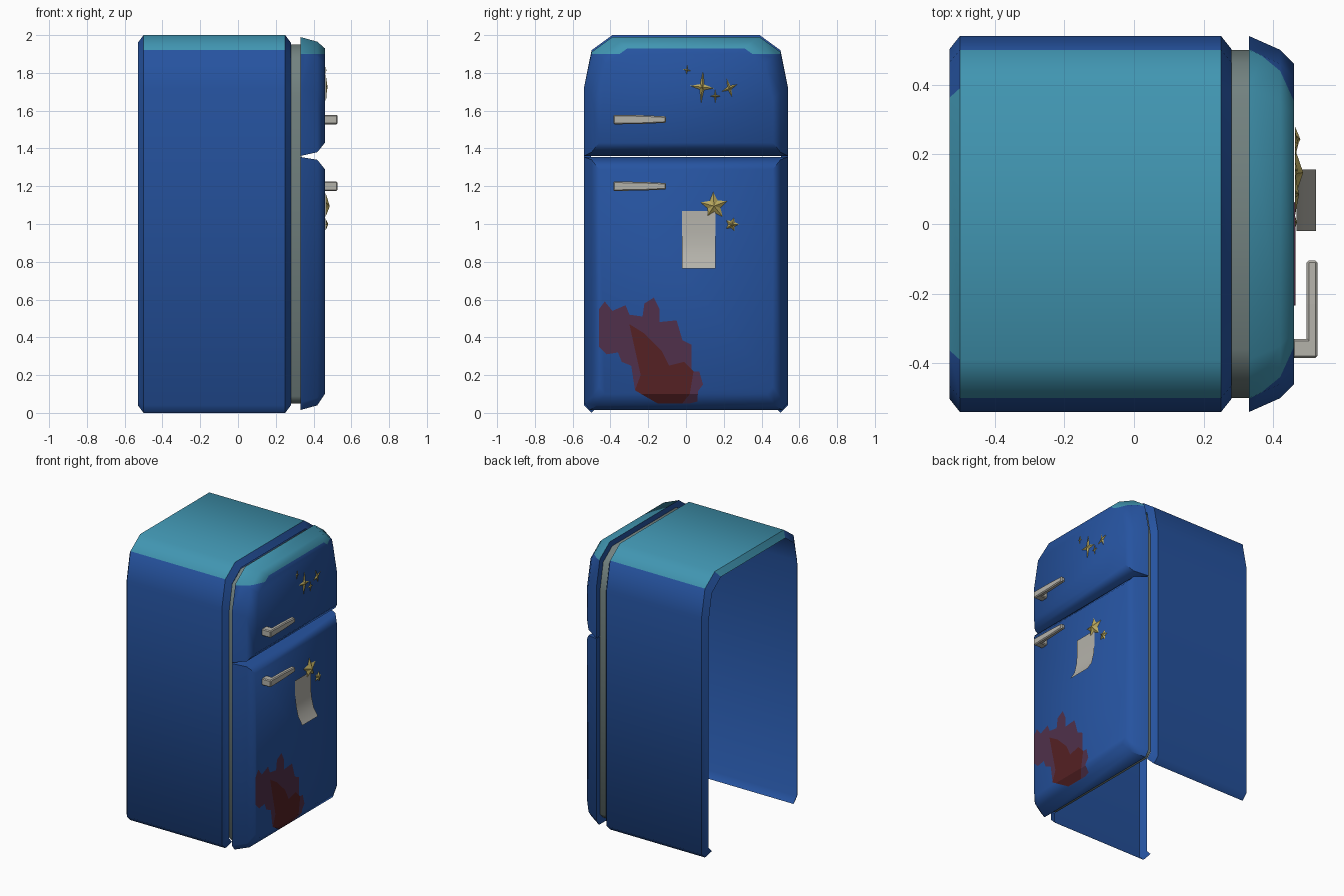
import bpy, bmesh
from math import sin, cos, pi, radians
from mathutils import Vector

if "Cube" in bpy.data.objects:
    bpy.data.objects.remove(bpy.data.objects["Cube"])


def material(name, r, g, b):
    m = bpy.data.materials.new(name)
    m.use_nodes = True
    m.diffuse_color = (r, g, b, 1)
    bsdf = next(n for n in m.node_tree.nodes if n.type == "BSDF_PRINCIPLED")
    bsdf.inputs["Base Color"].default_value = (r, g, b, 1)
    bsdf.inputs["Roughness"].default_value = 0.7
    return m


BLUE = material("enamel blue", 0.019, 0.087, 0.352)
TEAL = material("faded teal", 0.053, 0.305, 0.445)
GREY = material("seal grey", 0.17, 0.223, 0.216)
PALE = material("pale metal", 0.456, 0.445, 0.402)
GOLD = material("gold", 0.485, 0.392, 0.114)
PLUM = material("stain plum", 0.08, 0.03, 0.069)
RUST = material("stain dark red", 0.089, 0.015, 0.017)
FRONT = 0.46


def finish(name, bm, mats, rule=None, smooth=None, recalc=True):
    """Turn a bmesh into an object, painting faces by a rule on their centre."""
    if recalc:
        bmesh.ops.recalc_face_normals(bm, faces=bm.faces)
    if rule:
        for f in bm.faces:
            f.material_index = int(rule(f.calc_center_median()))
    me = bpy.data.meshes.new(name)
    bm.to_mesh(me)
    bm.free()
    for m in mats:
        me.materials.append(m)
    if smooth:
        me.shade_smooth()
        me.set_sharp_from_angle(angle=radians(smooth))
    ob = bpy.data.objects.new(name, me)
    bpy.context.scene.collection.objects.link(ob)
    return ob


def loft(rings, closed=True, caps=False):
    """Skin a list of equally long point rings."""
    bm = bmesh.new()
    vs = [[bm.verts.new(p) for p in ring] for ring in rings]
    n = len(vs[0])
    for a, b in zip(vs, vs[1:]):
        for i in range(n if closed else n - 1):
            j = (i + 1) % n
            bm.faces.new((a[i], a[j], b[j], b[i]))
    if caps:
        bm.faces.new(vs[0])
        bm.faces.new(vs[-1])
    return bm


def mirrored(half):
    """Complete a half outline (y, z) across y = 0."""
    return half + [(-y, z) for y, z in reversed(half)]


def at_x(x, outline):
    return [(x, y, z) for y, z in outline]


# Cabinet shell, open at the back and underneath
section = mirrored([(0.5, 0), (0.54, 0.04), (0.54, 1.72), (0.5, 1.92), (0.39, 2)])
inset = [(y * 0.93, 1 + (z - 1) * 0.96) for y, z in section]
shell = loft([at_x(-0.53, inset), at_x(-0.5, section),
              at_x(0.25, section), at_x(0.28, inset)], closed=False)
finish("cabinet_shell", shell, [BLUE, TEAL],
       lambda c: c.z > 1.93 and c.x < 0.26 and (c.x > -0.5 or abs(c.y) < 0.1), 50)

# Door seal band
seal = [(y * 0.925, 1 + (z - 1) * 0.95) for y, z in section]
finish("door_seal", loft([at_x(0.275, seal), at_x(0.335, seal)]), [GREY], smooth=50)


# Doors, lofted from the wide back rim to the smaller front face
def upper_ring(x, w, bottom, top):
    return at_x(x, mirrored([(w, bottom), (w, top - 0.27),
                             (w - 0.04, top - 0.08), (w - 0.15, top)]))


def lower_ring(x, w, bottom, top):
    return at_x(x, mirrored([(w - 0.03, bottom), (w, bottom + 0.04), (w, top)]))


def slice_mesh(bm, z):
    bmesh.ops.bisect_plane(bm, geom=bm.verts[:] + bm.edges[:] + bm.faces[:],
                           plane_co=(0, 0, z), plane_no=(0, 0, 1))


freezer = loft([upper_ring(0.33, 0.54, 1.36, 1.99), upper_ring(0.42, 0.5, 1.38, 1.965),
                upper_ring(FRONT, 0.46, 1.43, 1.93)], caps=True)
slice_mesh(freezer, 1.9)
finish("freezer_door", freezer, [BLUE, TEAL],
       lambda c: c.z > 1.9 and 0.335 < c.x < 0.455, 50)
finish("main_door", loft([lower_ring(0.33, 0.54, 0.015, 1.355),
                          lower_ring(0.42, 0.5, 0.04, 1.34),
                          lower_ring(FRONT, 0.46, 0.1, 1.29)], caps=True),
       [BLUE], smooth=50)


# Handles: a post at one end carrying a tapering bar
def bar(name, z, x0, ends):
    rings = [[(x0, y, z - h), (0.527, y, z - h), (0.527, y, z + h), (x0, y, z + h)]
             for y, h in ends]
    ob = finish(name, loft(rings, caps=True), [PALE])
    bevel = ob.modifiers.new("edges", "BEVEL")
    bevel.width = 0.006
    bevel.segments = 1


for door, z in (("freezer", 1.553), ("main", 1.2)):
    bar(door + "_handle_post", z, 0.455, [(-0.385, 0.025), (-0.33, 0.025)])
    bar(door + "_handle_bar", z, 0.496, [(-0.384, 0.025), (-0.23, 0.023), (-0.105, 0.017)])


# Star magnets: low faceted pyramids
def star(name, y, z, points, radius, inner, height, tilt=0, narrow=1):
    bm = bmesh.new()
    tip = bm.verts.new((FRONT + height, y, z))
    rim = []
    for i in range(points * 2):
        a = tilt + pi * i / points
        r = radius * (inner if i % 2 else 1)
        rim.append(bm.verts.new((FRONT + 0.002, y + r * sin(a) * narrow, z + r * cos(a))))
    for i, v in enumerate(rim):
        bm.faces.new((tip, rim[(i + 1) % len(rim)], v))
    bm.faces.new(rim)
    finish(name, bm, [GOLD])


star("large_sparkle", 0.085, 1.725, 4, 0.085, 0.24, 0.014, 0.08, 0.75)
star("tilted_sparkle", 0.23, 1.72, 4, 0.055, 0.26, 0.012, -0.35, 0.8)
star("small_sparkle", 0.155, 1.677, 4, 0.034, 0.25, 0.01, 0, 0.85)
star("tiny_sparkle", 0.005, 1.815, 4, 0.03, 0.24, 0.008, 0.15, 0.7)
star("large_star", 0.148, 1.095, 5, 0.074, 0.48, 0.026, -0.05)
star("small_star", 0.243, 0.998, 5, 0.038, 0.5, 0.018, 0.3)

# Paper note curling away from the door
curl = [(0.466, 1.07), (0.466, 0.96), (0.472, 0.89), (0.489, 0.82), (0.522, 0.765)]
finish("paper_note", loft([[(x, -0.02, z), (x, 0.156, z)] for x, z in curl],
                          closed=False), [PALE], smooth=50)


# Stain plates, folded over the lower bevel of the door
def stain(name, outline, lift, mat):
    bm = bmesh.new()
    face = bm.faces.new([bm.verts.new((FRONT + lift, y / 100, z / 100)) for y, z in outline])
    bmesh.ops.triangulate(bm, faces=[face])
    slice_mesh(bm, 0.1)
    for v in bm.verts:
        v.co.x -= max(0, 0.1 - v.co.z) * 0.67
    for f in bm.faces:
        f.normal_update()
        if f.normal.x < 0:
            f.normal_flip()
    finish(name, bm, [mat], recalc=False)


stain("stain_outer", [
    (-46, 55), (-43, 59), (-39, 54), (-32, 57), (-30, 52), (-23, 51), (-22, 58),
    (-17, 61), (-14, 55), (-15, 48), (-5, 49), (-3, 39), (3, 36), (3, 22), (7, 22),
    (9, 15), (6, 11), (6, 6), (2, 5), (-15, 5), (-22, 9), (-27, 12), (-24, 20),
    (-29, 25), (-34, 27), (-36, 32), (-42, 31), (-46, 35)], 0.002, PLUM)
stain("stain_inner", [
    (-30, 47), (-22, 42), (-13, 33), (-9, 25), (-1, 27), (4, 22), (2, 10), (-2, 5),
    (-15, 5), (-22, 9), (-27, 12), (-24, 20), (-26, 31), (-27, 38)], 0.004, RUST)
